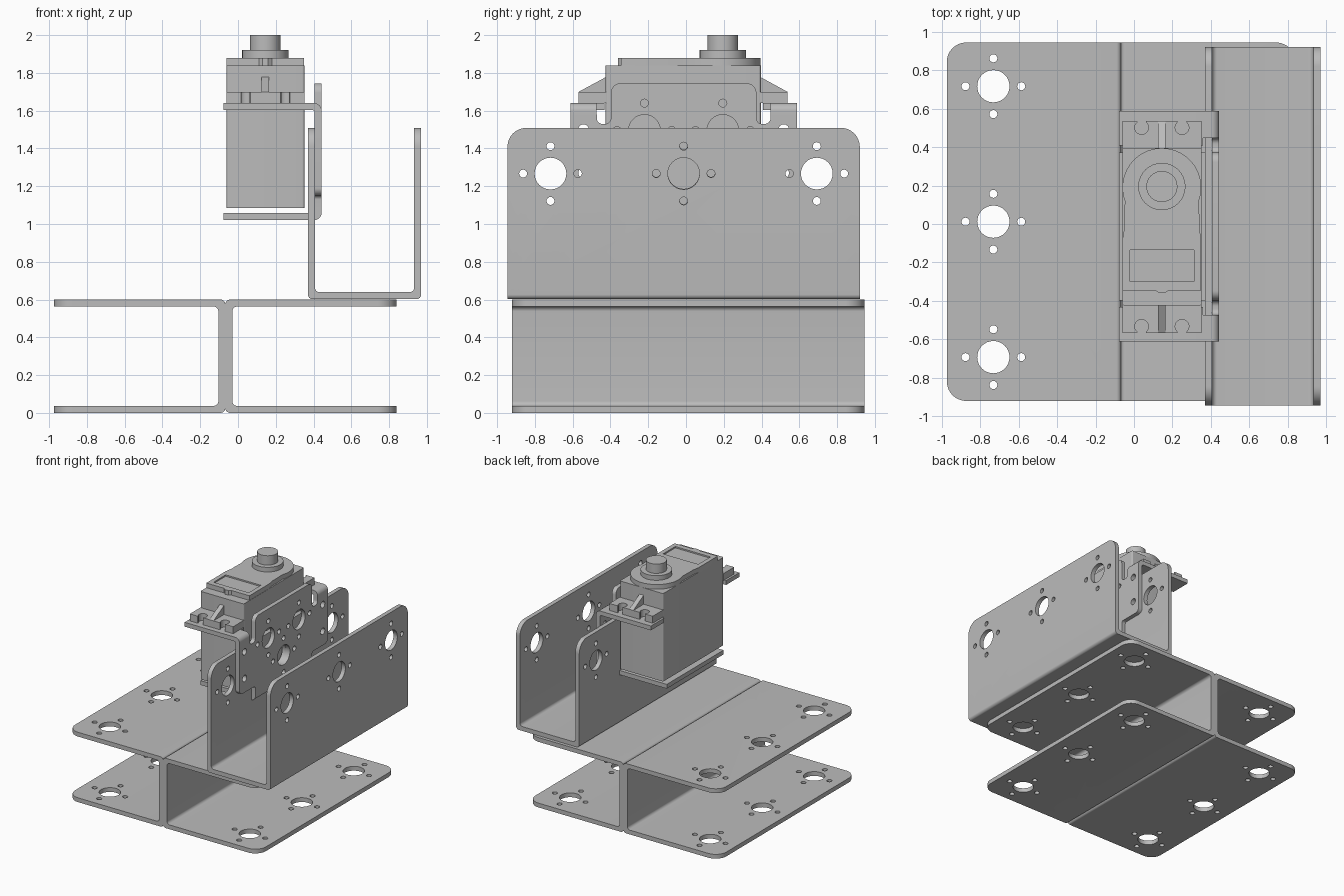
import bpy, bmesh
from math import sin, cos, tan, pi, radians
from mathutils import Vector, Matrix

cube = bpy.data.objects.get("Cube")
if cube:
    bpy.data.objects.remove(cube, do_unlink=True)

grey = bpy.data.materials.new("plain grey")
grey.use_nodes = True
grey.diffuse_color = (0.5, 0.5, 0.5, 1)
grey.node_tree.nodes["Principled BSDF"].inputs["Base Color"].default_value = (0.5, 0.5, 0.5, 1)

# How a flat outline (a, b) and its depth c map onto model axes
AXES = {
    "x": Matrix(((0, 0, 1, 0), (1, 0, 0, 0), (0, 1, 0, 0), (0, 0, 0, 1))),
    "y": Matrix(((1, 0, 0, 0), (0, 0, 1, 0), (0, 1, 0, 0), (0, 0, 0, 1))),
    "z": Matrix.Identity(4),
}


def arc(a, b, r, start=0, end=360, n=32):
    steps = n if end - start == 360 else n + 1
    angles = [radians(start + (end - start) * i / n) for i in range(steps)]
    return [(a + r * cos(t), b + r * sin(t)) for t in angles]


def rounded(corners, n=6):
    """Outline from (a, b, radius) corners."""
    pts = []
    for i, (a, b, r) in enumerate(corners):
        p = Vector((a, b))
        if r == 0:
            pts.append((a, b))
            continue
        d0 = (Vector(corners[i - 1][:2]) - p).normalized()
        d1 = (Vector(corners[(i + 1) % len(corners)][:2]) - p).normalized()
        half = d0.angle(d1) / 2
        c = p + (d0 + d1).normalized() * (r / sin(half))
        v0, v1 = p + d0 * r / tan(half) - c, p + d1 * r / tan(half) - c
        for k in range(n + 1):
            v = (v0.lerp(v1, k / n)).normalized() * r
            pts.append(tuple(c + v))
    return pts


def rect(a0, a1, b0, b1, r=0):
    return rounded([(a0, b0, r), (a1, b0, r), (a1, b1, r), (a0, b1, r)])


def hole_pattern(a, b):
    """Large hole ringed by four small ones."""
    ring = [(0.145, 0), (-0.145, 0), (0, 0.145), (0, -0.145)]
    return [arc(a, b, 0.084)] + [arc(a + i, b + j, 0.021, n=16) for i, j in ring]


def slab(name, loops, c0, c1, axis):
    """Extrude an outline (first loop) with holes (other loops) from c0 to c1."""
    cu = bpy.data.curves.new(name, "CURVE")
    cu.dimensions, cu.fill_mode, cu.extrude = "2D", "BOTH", (c1 - c0) / 2
    for pts in loops:
        s = cu.splines.new("POLY")
        s.points.add(len(pts) - 1)
        for q, (a, b) in zip(s.points, pts):
            q.co = (a, b, 0, 1)
        s.use_cyclic_u = True
    tmp = bpy.data.objects.new(name, cu)
    bpy.context.collection.objects.link(tmp)
    deps = bpy.context.evaluated_depsgraph_get()
    me = bpy.data.meshes.new_from_object(tmp.evaluated_get(deps))
    bpy.data.objects.remove(tmp, do_unlink=True)
    me.transform(AXES[axis] @ Matrix.Translation((0, 0, (c0 + c1) / 2)))
    bm = bmesh.new()
    bm.from_mesh(me)
    bmesh.ops.remove_doubles(bm, verts=bm.verts, dist=1e-5)
    bmesh.ops.recalc_face_normals(bm, faces=bm.faces)
    bm.to_mesh(me)
    bm.free()
    me.name = name
    me.materials.clear()
    me.materials.append(grey)
    ob = bpy.data.objects.new(name, me)
    bpy.context.collection.objects.link(ob)
    return ob


def common(ob, cutter):
    """Keep only the volume shared with the cutter."""
    mod = ob.modifiers.new("trim", "BOOLEAN")
    mod.operation, mod.solver, mod.object = "INTERSECT", "EXACT", cutter
    deps = bpy.context.evaluated_depsgraph_get()
    ob.modifiers.clear
    me = bpy.data.meshes.new_from_object(ob.evaluated_get(deps))
    ob.modifiers.clear()
    ob.data = me
    bpy.data.objects.remove(cutter, do_unlink=True)
    me.materials.clear()
    me.materials.append(grey)
    return ob


# Folded channels: U profile trimmed by a drilled, round-cornered outline
T, HALF, LEG = 0.037, 0.3, 0.907


def channel(name, matrix):
    inner = HALF - T
    prof = rounded([(-HALF, 1, 0), (-HALF, 0, 0.025), (HALF, 0, 0.025), (HALF, 1, 0),
                    (inner, 1, 0), (inner, T, 0.025), (-inner, T, 0.025), (-inner, 1, 0)])
    side = rounded([(-0.9325, -0.1, 0), (0.9325, -0.1, 0),
                    (0.9325, LEG, 0.1), (-0.9325, LEG, 0.1)], n=10)
    holes = [h for y in (-0.705, 0, 0.705) for h in hole_pattern(y, 0.665)]
    ob = common(slab(name, [prof], -1.1, 1.1, "y"),
                slab("channel_trim", [side] + holes, -0.5, 0.5, "x"))
    ob.data.transform(matrix)


def turned(deg):
    return Matrix.Translation((-0.067, 0.012, 0.3)) @ Matrix.Rotation(radians(deg), 4, "Y")


channel("base_channel_left", turned(90))
channel("base_channel_right", turned(-90))
channel("upright_channel", Matrix.Translation((0.67, -0.0125, 0.602)))

# Servo bracket: drilled face plate with ears, then folded tabs
YC, X0, X1 = -0.0125, 0.406, 0.443
half_face = [(0.385, 1.075, 0), (0.385, 1.15, 0.02), (0.6, 1.15, 0.04), (0.6, 1.58, 0),
             (0.46, 1.58, 0), (0.46, 1.53, 0.03), (0.385, 1.53, 0.03), (0.385, 1.745, 0.05)]
face = half_face + [(-y, z, r) for y, z, r in reversed(half_face)]
face = rounded([(y + YC, z, r) for y, z, r in face])
holes = hole_pattern(YC, 1.27)
for s in (-1, 1):
    holes += hole_pattern(YC + s * 0.2075, 1.495)
    holes += [arc(YC + s * 0.53, z, 0.028, n=16) for z in (1.27, 1.5)]
slab("bracket_face", [face] + holes, X0, X1, "x")


def folded_tab(name, z_fold, z_end, y0, y1):
    z_in = z_fold + (T if z_end > z_fold else -T)
    prof = rounded([(-0.078, z_fold, 0), (X1, z_fold, 0.04), (X1, z_end, 0),
                    (X0, z_end, 0), (X0, z_in, 0.012), (-0.078, z_in, 0)])
    slab(name, [prof], y0, y1, "y")


folded_tab("bracket_bottom_tab", 1.02, 1.075, YC - 0.385, YC + 0.385)
folded_tab("bracket_back_tab", 1.64, 1.58, YC + 0.46, YC + 0.6)
folded_tab("bracket_front_tab", 1.64, 1.58, YC - 0.6, YC - 0.46)
for tag, s in (("back", 1), ("front", -1)):
    ends = sorted((YC + s * 0.42, YC + s * 0.46))
    slab(f"bracket_{tag}_tab_lip", [rect(-0.078, 0.36, *ends)], 1.64 - T, 1.64, "z")

# Servo case
SX = 0.145
slab("servo_case", [rect(-0.06, 0.352, -0.425, 0.396, 0.012)], 1.085, 1.84, "z")

# Mounting lugs with open screw slots, and a sloping rib on each
for tag, s, y_in, y_out in (("back", 1, 0.39, 0.537), ("front", -1, 0.42, 0.568)):
    lug = [(-0.06, y_in), (-0.06, y_out)]
    for x in (SX - 0.105, SX + 0.105):
        lug += arc(x, y_out - 0.035, 0.036, 125, 415, n=16)
        lug[-17:] = [(x - 0.025, y_out)] + lug[-17:] + [(x + 0.025, y_out)]
    lug += [(0.352, y_out), (0.352, y_in)]
    slab(f"servo_{tag}_lug", [[(x, s * y) for x, y in lug]], 1.64, 1.7, "z")
    rib = [(s * y_in, 1.69), (s * y_in, 1.78), (s * y_out, 1.7), (s * y_out, 1.69)]
    slab(f"servo_{tag}_rib", [rib], SX - 0.02, SX + 0.02, "x")

# Top cover: round gearbox end, slight waist, notched front edge, label recess
side = [(0.195, 0.04), (0.195, -0.02), (0.205, -0.08), (0.205, -0.345),
        (0.035, -0.345), (0.015, -0.36)]
cover = arc(SX, 0.19, 0.205, -20, 200) + [(SX - x, y) for x, y in side]
cover += [(SX + x, y) for x, y in reversed(side)]
slab("servo_cover", [cover, rect(-0.022, 0.312, -0.3, -0.135)], 1.83, 1.88, "z")
slab("servo_label_recess", [rect(-0.03, 0.32, -0.31, -0.125)], 1.835, 1.868, "z")

# Output shaft
slab("servo_collar", [arc(SX, 0.195, 0.123)], 1.875, 1.92, "z")
slab("servo_shaft", [arc(SX, 0.195, 0.081)], 1.91, 2.0, "z")

# Smooth bends and holes while keeping sharp edges
bpy.ops.object.select_all(action="DESELECT")
for ob in bpy.context.collection.objects:
    if ob.type == "MESH" and ob.data.materials and ob.data.materials[0] == grey:
        ob.select_set(True)
        bpy.context.view_layer.objects.active = ob
bpy.ops.object.shade_smooth_by_angle(angle=radians(30))
